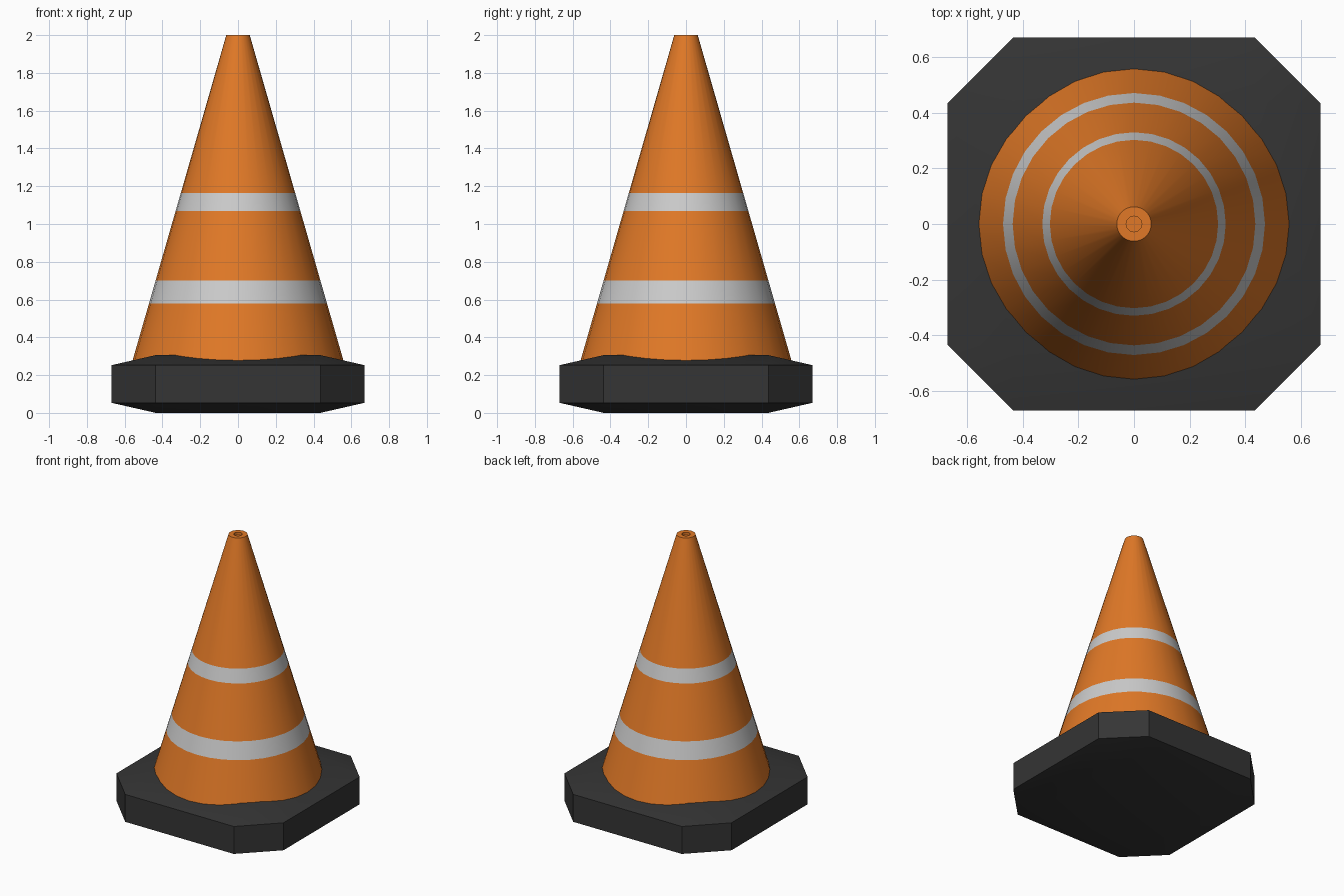
import bpy, bmesh, math
from mathutils import Matrix

if "Cube" in bpy.data.objects:
    bpy.data.objects.remove(bpy.data.objects["Cube"])

SIDES = 32


def material(name, rgb):
    m = bpy.data.materials.new(name)
    m.diffuse_color = (*rgb, 1)
    m.use_nodes = True
    m.node_tree.nodes["Principled BSDF"].inputs["Base Color"].default_value = m.diffuse_color
    return m


def finish(name, bm, mats):
    bmesh.ops.recalc_face_normals(bm, faces=bm.faces)
    me = bpy.data.meshes.new(name)
    bm.to_mesh(me)
    bm.free()
    for m in mats:
        me.materials.append(m)
    ob = bpy.data.objects.new(name, me)
    bpy.context.collection.objects.link(ob)
    bpy.ops.object.select_all(action='DESELECT')
    ob.select_set(True)
    bpy.context.view_layer.objects.active = ob
    bpy.ops.object.shade_smooth_by_angle(angle=math.radians(30))
    return ob


orange = material("orange_plastic", (0.75, 0.19, 0.02))
white = material("reflective_band", (0.6, 0.6, 0.6))
rubber = material("dark_rubber", (0.035, 0.035, 0.035))

# Base: chamfered cube, flattened afterwards so the top and bottom slopes are shallow
bm = bmesh.new()
bmesh.ops.create_cube(bm, size=2)
bmesh.ops.bevel(bm, geom=bm.edges[:], offset=0.35, offset_type='OFFSET',
                segments=1, affect='EDGES', profile=0.5)
bmesh.ops.transform(bm, verts=bm.verts, matrix=Matrix.Translation((0, 0, 0.153))
                    @ Matrix.Diagonal((0.67, 0.67, 0.153, 1)))
finish("base", bm, [rubber])


# Cone: lathed profile, with the bands as material strips and a small recess at the tip
def cone_radius(z):
    return 0.062 + (2 - z) * 0.288


profile = [(cone_radius(z), z) for z in (0.2, 0.58, 0.70, 1.07, 1.165, 2.0)]
profile += [(0.028, 2.0), (0.028, 1.98)]
band_strips = (1, 3)

bm = bmesh.new()
rings = []
for r, z in profile:
    rings.append([bm.verts.new((r * math.cos(a), r * math.sin(a), z))
                  for a in (2 * math.pi * i / SIDES for i in range(SIDES))])
for k, (lo, hi) in enumerate(zip(rings, rings[1:])):
    for i in range(SIDES):
        j = (i + 1) % SIDES
        f = bm.faces.new((lo[i], lo[j], hi[j], hi[i]))
        f.material_index = 1 if k in band_strips else 0
bm.faces.new(rings[-1])
bm.faces.new(rings[0][::-1])
finish("cone", bm, [orange, white])
